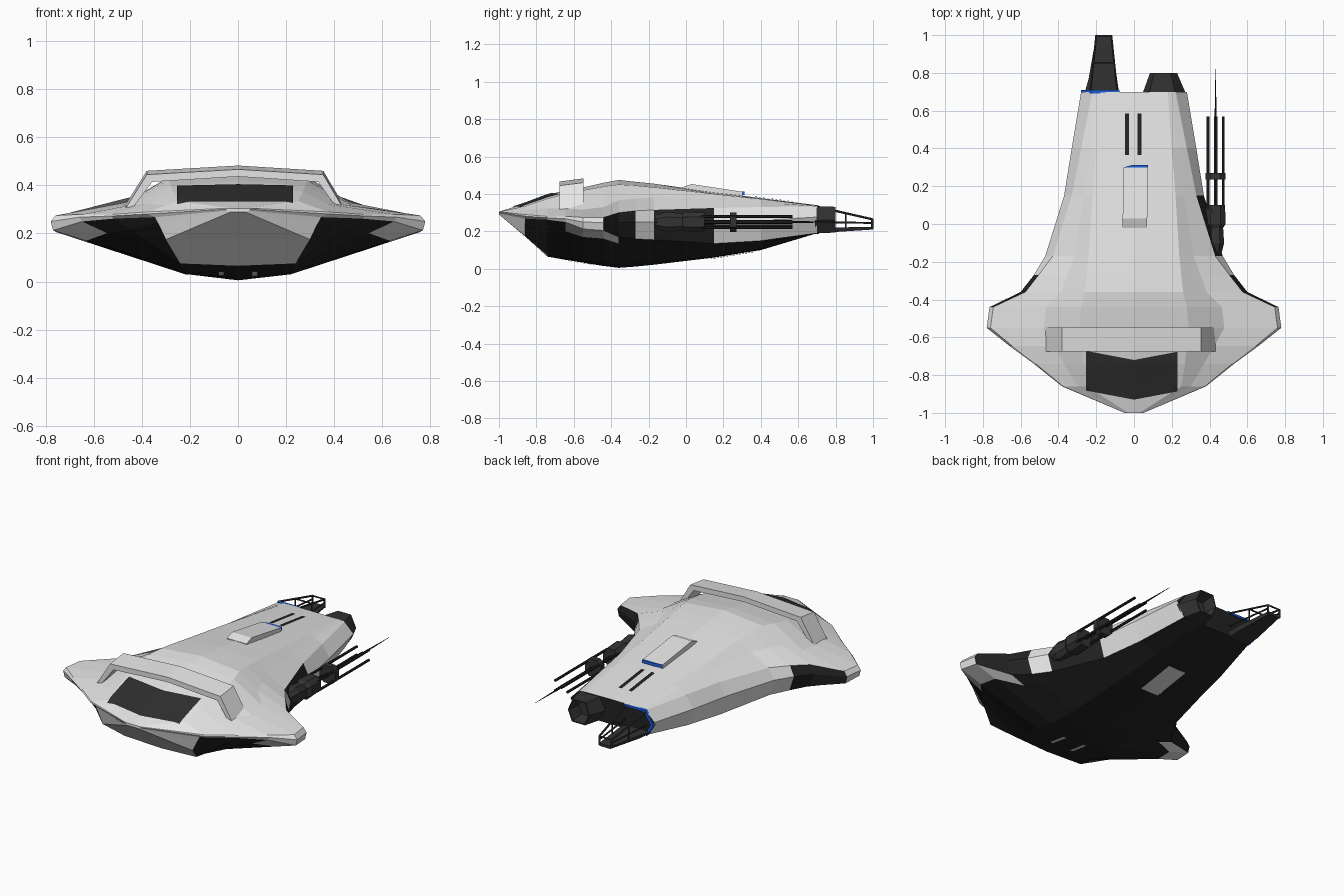
import bpy, bmesh
from mathutils import Vector
from mathutils.bvhtree import BVHTree

if "Cube" in bpy.data.objects:
    bpy.data.objects.remove(bpy.data.objects["Cube"])


def material(name, rgb):
    mat = bpy.data.materials.new(name)
    mat.use_nodes = True
    mat.diffuse_color = (*rgb, 1)
    mat.node_tree.nodes["Principled BSDF"].inputs["Base Color"].default_value = (*rgb, 1)
    return mat


LIGHT = material("light grey paint", (.78, .78, .78))
BLACK = material("black underside", (.016, .016, .016))
DARK = material("dark grey metal", (.033, .033, .033))
GLASS = material("dark window", (.028, .028, .028))
BLUE = material("blue trim", (.015, .12, .75))


def finish(name, bm, *mats):
    bmesh.ops.recalc_face_normals(bm, faces=bm.faces)
    mesh = bpy.data.meshes.new(name)
    bm.to_mesh(mesh)
    for mat in mats:
        mesh.materials.append(mat)
    obj = bpy.data.objects.new(name, mesh)
    bpy.context.collection.objects.link(obj)
    return obj


def loft(bm, rings, rule=None, end_mat=0):
    """Skin closed rings of points; rule(i, j) gives the face material."""
    rows = [[bm.verts.new(p) for p in ring] for ring in rings]
    n = len(rows[0])
    for i, (a, b) in enumerate(zip(rows, rows[1:])):
        for j in range(n):
            k = (j + 1) % n
            face = bm.faces.new((a[j], a[k], b[k], b[j]))
            face.material_index = rule(i, j) if rule else 0
    bm.faces.new(rows[0])
    bm.faces.new(rows[-1]).material_index = end_mat
    return bm


def strut(bm, p, q, r, r2=None, sides=6):
    """Straight rod from p to q, optionally tapered."""
    p, q = Vector(p), Vector(q)
    turn = (q - p).to_track_quat('Z', 'Y').to_matrix().to_4x4()
    turn.translation = (p + q) / 2
    bmesh.ops.create_cone(bm, cap_ends=True, segments=sides, radius1=r,
                          radius2=r if r2 is None else r2,
                          depth=(q - p).length, matrix=turn)


# Hull sections: y, top z, (x, z) of shoulder and upper rim, rim x, (x, z) of chine and keel edge, bottom z
SECTIONS = [
    (-1, .305, (.03, .305), (.05, .305), .05, (.05, .295), (.03, .29), .29),
    (-.86, .35, (.25, .335), (.375, .29), .38, (.345, .268), (.3, .175), .173),
    (-.74, .395, (.27, .375), (.52, .28), .53, (.515, .262), (.24, .075), .065),
    (-.645, .42, (.28, .4), (.645, .28), .66, (.65, .25), (.23, .055), .048),
    (-.55, .435, (.29, .42), (.76, .275), .78, (.77, .213), (.22, .04), .033),
    (-.44, .46, (.28, .44), (.745, .275), .765, (.755, .205), (.22, .03), .015),
    (-.36, .475, (.26, .45), (.575, .3), .6, (.57, .17), (.21, .03), .005),
    (-.27, .465, (.25, .445), (.505, .31), .53, (.5, .16), (.21, .03), .012),
    (-.17, .455, (.24, .435), (.43, .315), .47, (.44, .155), (.21, .035), .022),
    (.15, .41, (.22, .4), (.33, .325), .37, (.34, .135), (.2, .065), .06),
    (.4, .378, (.2, .373), (.28, .33), .33, (.29, .15), (.18, .105), .1),
    (.7, .34, (.18, .338), (.22, .335), .28, (.23, .19), (.12, .19), .19),
]


def hull_ring(y, top, shoulder, upper, rim_x, chine, keel, bottom):
    shoulder, upper, chine, keel = map(Vector, (shoulder, upper, chine, keel))
    span = upper.x - shoulder.x
    fold = shoulder.lerp(upper, .4) - Vector((0, .14 * max(0, span - .15)))
    rim = (rim_x, upper.lerp(chine, .4).y)
    half = [(0, top), shoulder, fold, upper, rim, chine, chine.lerp(keel, .25), keel, (0, bottom)]
    return [(x, y, z) for x, z in half] + [(-x, y, z) for x, z in half[-2:0:-1]]


def hull_colour(i, j):
    left = j < 8
    strip = j if left else 15 - j
    y = (SECTIONS[i][0] + SECTIONS[i + 1][0]) / 2
    notch = -.44 < y < -.27
    mount = left and -.17 < y < .15
    if strip < 3:
        return 0
    if strip < 5:
        return 1 if notch or mount else 0
    if strip == 5:
        return 0 if y < -.86 or -.645 < y < -.36 else 1
    if strip == 6:
        return 0 if y < -.86 else 1
    return 0 if y < -.74 else 1


bm = loft(bmesh.new(), [hull_ring(*s) for s in SECTIONS], hull_colour, end_mat=1)
hull_tree = BVHTree.FromBMesh(bm)
finish("hull", bm, LIGHT, BLACK)


def plate(name, mat, x0, x1, y0, y1, sweep=0, below=False, nx=2, ny=2):
    """Thin panel draped on the hull; sweep moves the outer ends back."""
    bm = bmesh.new()
    side = -1 if below else 1
    rows = []
    for a in range(nx + 1):
        x = x0 + (x1 - x0) * a / nx
        row = []
        for b in range(ny + 1):
            y = y0 + (y1 - y0) * b / ny + sweep * abs(x)
            z = hull_tree.ray_cast(Vector((x, y, 2 * side)), Vector((0, 0, -side)))[0].z
            row.append(bm.verts.new((x, y, z + side * .005)))
        rows.append(row)
    for a, b in zip(rows, rows[1:]):
        for k in range(ny):
            bm.faces.new((a[k], b[k], b[k + 1], a[k + 1]))
    obj = finish(name, bm, mat)
    if (obj.data.polygons[0].normal.z > 0) == below:
        obj.data.flip_normals()


# Window, roof vents and belly panels
plate("front_window", GLASS, -.255, .23, -.93, -.72, sweep=.19, nx=19, ny=8)
for x in (-.037, .03):
    plate("roof_vent", BLACK, x - .011, x + .011, .365, .585)
plate("belly_hatch", LIGHT, -.06, .06, .13, .37, below=True, ny=6)
for x in (-.07, .07):
    plate("belly_slot", LIGHT, x - .012, x + .012, -.62, -.5, below=True)


# Roof hatch with a blue rear edge
def hatch_ring(y, x0, x1, z0, z1):
    return [(x0, y, z0), (x1, y, z0), (x1, y, z1), (x0, y, z1)]


finish("roof_hatch", loft(bmesh.new(), [
    hatch_ring(-.02, -.06, .07, .42, .435), hatch_ring(.03, -.06, .07, .4, .453),
    hatch_ring(.3, -.055, .075, .37, .412)]), LIGHT)
finish("hatch_trim", loft(bmesh.new(), [
    hatch_ring(.3, -.055, .075, .392, .412),
    hatch_ring(.312, -.01, .075, .395, .413)]), BLUE)

# Arched bar over the cabin, standing clear of the roof
ARCH = [(-.47, .31), (-.38, .453), (0, .475), (.355, .453), (.437, .315)]
rings = []
for x, z in ARCH:
    inner_x, inner_z = x * .94, z - (.03 if z > .4 else 0)
    rings.append([(x, -.675, z - .008), (x, -.548, z + .008),
                  (inner_x, -.548, inner_z + .008), (inner_x, -.675, inner_z - .008)])
finish("cabin_arch", loft(bmesh.new(), rings), LIGHT)

# Rear thruster housing: tapered six-sided tube with a recessed end
HEX = [(.08, .335), (.22, .335), (.275, .26), (.23, .19), (.09, .19), (.045, .26)]


def hex_ring(y, sx, sz):
    cx, cz = .15, .262
    return [(cx + (x - cx) * sx, y, cz + (z - cz) * sz) for x, z in HEX]


finish("thruster_housing", loft(bmesh.new(), [
    hex_ring(.69, 1, 1), hex_ring(.8, .62, .95),
    hex_ring(.8, .56, .86), hex_ring(.72, .5, .7)]), DARK)

# Blue trim along the top and outer edge of the other bay
rings = []
for (x, _, z), (u, _, w) in zip(hex_ring(.7, 1.04, 1.05)[:4], hex_ring(.7, .9, .9)):
    rings.append([(-x, .69, z), (-x, .71, z), (-u, .71, w), (-u, .69, w)])
finish("bay_trim", loft(bmesh.new(), rings), BLUE)

# Open tail boom: floor tray, end frame and struts
bm = loft(bmesh.new(), [
    [(-.26, .7, .215), (-.08, .7, .215), (-.1, .7, .19), (-.23, .7, .19)],
    [(-.24, .77, .22), (-.09, .77, .22), (-.1, .77, .195), (-.23, .77, .195)],
    [(-.2, 1, .225), (-.12, 1, .225), (-.125, 1, .21), (-.195, 1, .21)]])
finish("boom_floor", bm, DARK)
bm = bmesh.new()
top_ends = [(-.2, .996, .265), (-.12, .996, .265)]
starts = [(-.23, .71, .33), (-.09, .71, .33)]
for start, end in zip(starts, top_ends):
    mid = Vector(start).lerp(Vector(end), .5)
    strut(bm, start, end, .006)
    strut(bm, end, (end[0], .996, .215), .006)
    strut(bm, mid, (mid.x, mid.y, .215), .004)
    strut(bm, (start[0], .71, .25), (end[0], .996, .245), .005)
for t in (.5, 1):
    strut(bm, Vector(starts[0]).lerp(Vector(top_ends[0]), t),
          Vector(starts[1]).lerp(Vector(top_ends[1]), t), .005)
finish("boom_struts", bm, DARK)

# Side gun cluster on the left flank
GX, GZ = .432, .25


def gun_ring(y, w, h):
    return [(GX + a * w, y, GZ + b * h) for a, b in
            ((-1, -.5), (-.5, -1), (.5, -1), (1, -.5), (1, .5), (.5, 1), (-.5, 1), (-1, .5))]


finish("gun_body", loft(bmesh.new(), [
    gun_ring(-.16, .03, .035), gun_ring(-.1, .045, .055), gun_ring(-.02, .04, .045),
    gun_ring(0, .053, .055), gun_ring(.1, .05, .05)]), DARK)
finish("gun_collar", loft(bmesh.new(), [
    gun_ring(.235, .053, .052), gun_ring(.27, .053, .052)]), DARK)
bm = bmesh.new()
for dx, dz in ((-.04, -.02), (-.04, .03), (.04, .03), (.04, -.03)):
    strut(bm, (GX + dx, .08, GZ + dz), (GX + dx, .57, GZ + dz), .008)
strut(bm, (GX, .08, GZ), (GX, .57, GZ), .011)
strut(bm, (GX, .57, GZ), (GX, .82, GZ), .006, .001)
finish("gun_barrels", bm, BLACK)
